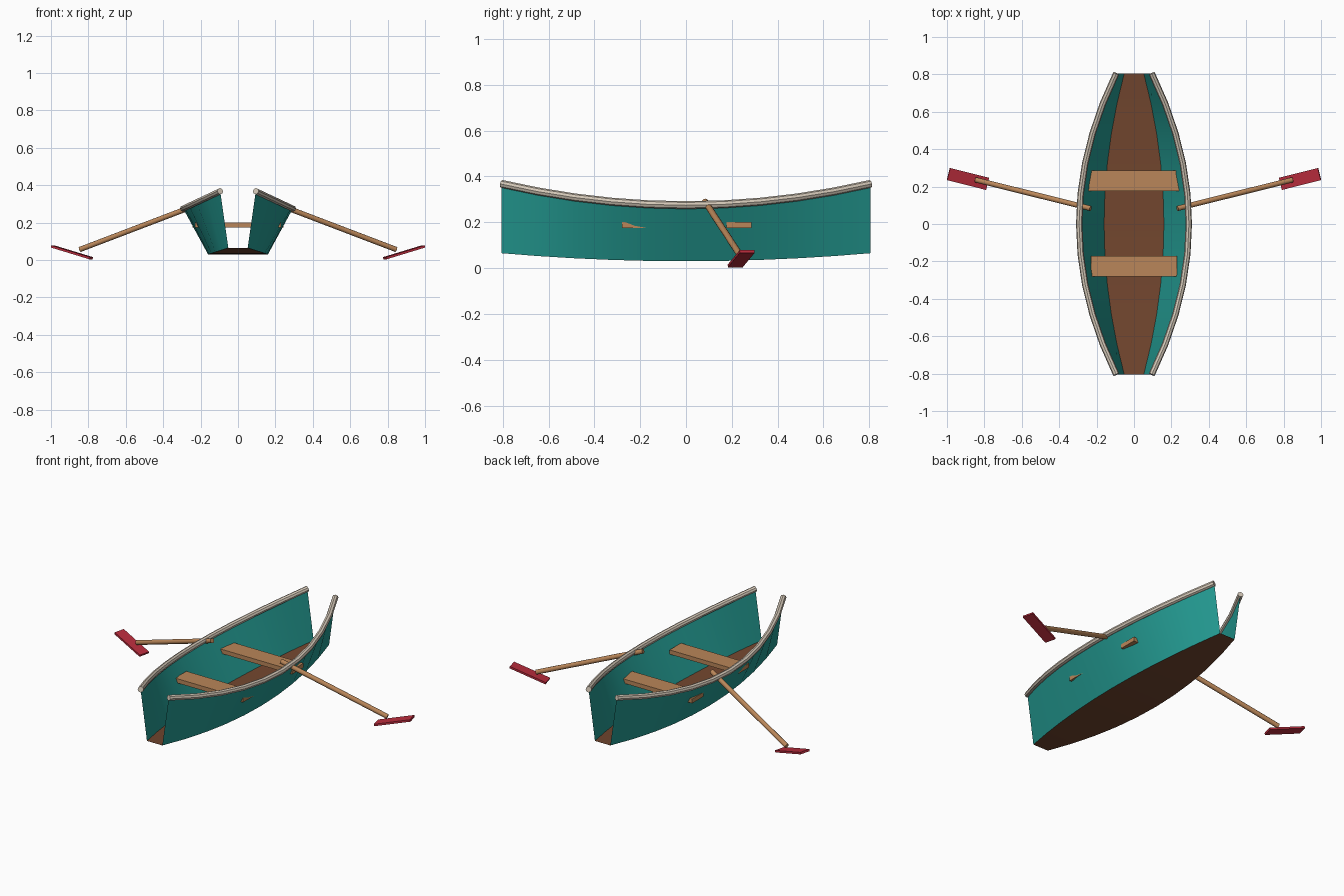
import bpy
import bmesh
from mathutils import Vector, Matrix

cube = bpy.data.objects.get("Cube")
if cube:
    bpy.data.objects.remove(cube)

HALF_LENGTH = 0.805
STATIONS = 10


def material(name, rgb):
    mat = bpy.data.materials.new(name)
    mat.use_nodes = True
    mat.diffuse_color = (*rgb, 1)
    mat.node_tree.nodes["Principled BSDF"].inputs["Base Color"].default_value = (*rgb, 1)
    return mat


teal = material("teal paint", (0.018, 0.34, 0.30))
brown = material("brown floor", (0.17, 0.062, 0.028))
tan = material("tan wood", (0.49, 0.24, 0.10))
red = material("red blade", (0.48, 0.025, 0.045))
cream = material("cream rail", (0.65, 0.57, 0.47))


def add_object(name, bm, *mats):
    mesh = bpy.data.meshes.new(name)
    bm.to_mesh(mesh)
    bm.free()
    obj = bpy.data.objects.new(name, mesh)
    bpy.context.collection.objects.link(obj)
    for mat in mats:
        mesh.materials.append(mat)
    return obj


def smooth(obj):
    bpy.ops.object.select_all(action="DESELECT")
    obj.select_set(True)
    bpy.context.view_layer.objects.active = obj
    bpy.ops.object.shade_smooth_by_angle(angle=0.7)


def chine(t, side):
    return Vector((side * (0.16 - 0.108 * t * t), t * HALF_LENGTH, 0.03 + 0.035 * t * t))


def gunwale(t, side):
    return Vector((side * (0.293 - 0.198 * t * t), t * HALF_LENGTH, 0.275 + 0.093 * t * t))


def box(name, centre, x_axis, y_axis, size, mat):
    x, y = Vector(x_axis).normalized(), Vector(y_axis).normalized()
    frame = Matrix((x, y, x.cross(y))).transposed().to_4x4()
    bm = bmesh.new()
    bmesh.ops.create_cube(bm, size=1)
    bm.transform(Matrix.Translation(centre) @ frame @ Matrix.Diagonal((*size, 1)))
    bmesh.ops.recalc_face_normals(bm, faces=bm.faces[:])
    return add_object(name, bm, mat)


def rod(name, start, end, radius, mat):
    start, end = Vector(start), Vector(end)
    axis = end - start
    bm = bmesh.new()
    bmesh.ops.create_cone(bm, cap_ends=True, segments=12, radius1=radius,
                          radius2=radius, depth=axis.length)
    bm.transform(Matrix.Translation((start + end) / 2)
                 @ axis.to_track_quat("Z", "Y").to_matrix().to_4x4())
    smooth(add_object(name, bm, mat))


# Open-ended hull skin: two flared sides and a floor
params = [2 * i / STATIONS - 1 for i in range(STATIONS + 1)]
bm = bmesh.new()
rows = [[bm.verts.new(p) for p in (gunwale(t, -1), chine(t, -1), chine(t, 1), gunwale(t, 1))]
        for t in params]
for a, b in zip(rows, rows[1:]):
    for k in range(3):
        face = bm.faces.new((a[k], a[k + 1], b[k + 1], b[k]))
        face.material_index = 1 if k == 1 else 0
        face.normal_update()
        outward = Vector((k - 1, 0, -0.1))
        if face.normal.dot(outward) < 0:
            face.normal_flip()
smooth(add_object("hull", bm, teal, brown))

# Rails along the top edges
for side, label in ((1, "left"), (-1, "right")):
    curve = bpy.data.curves.new(label + "_rail", "CURVE")
    curve.dimensions = "3D"
    curve.bevel_depth = 0.017
    curve.bevel_resolution = 2
    curve.use_fill_caps = True
    spline = curve.splines.new("POLY")
    spline.points.add(len(params) - 1)
    for point, t in zip(spline.points, params):
        point.co = (*gunwale(t, side), 1)
    rail = bpy.data.objects.new(label + "_rail", curve)
    bpy.context.collection.objects.link(rail)
    curve.materials.append(cream)
    bpy.ops.object.select_all(action="DESELECT")
    rail.select_set(True)
    bpy.context.view_layer.objects.active = rail
    bpy.ops.object.convert(target="MESH")
    smooth(bpy.context.view_layer.objects.active)

# Bench seats
box("front_seat", (0, -0.225, 0.188), (1, 0, 0), (0, 1, 0), (0.46, 0.11, 0.026), tan)
box("rear_seat", (0, 0.232, 0.188), (1, 0, 0), (0, 1, 0), (0.484, 0.11, 0.026), tan)

# Oars: a round shaft and a flat blade on each side
for side, label in ((1, "left"), (-1, "right")):
    rod(label + "_oar_shaft", (side * 0.232, 0.083, 0.29), (side * 0.846, 0.236, 0.056),
        0.014, tan)
    box(label + "_oar_blade", (side * 0.888, 0.241, 0.041), (side * 0.21, 0.053, 0.064),
        (side * -0.016, 0.064, 0), (0.223, 0.067, 0.012), red)
